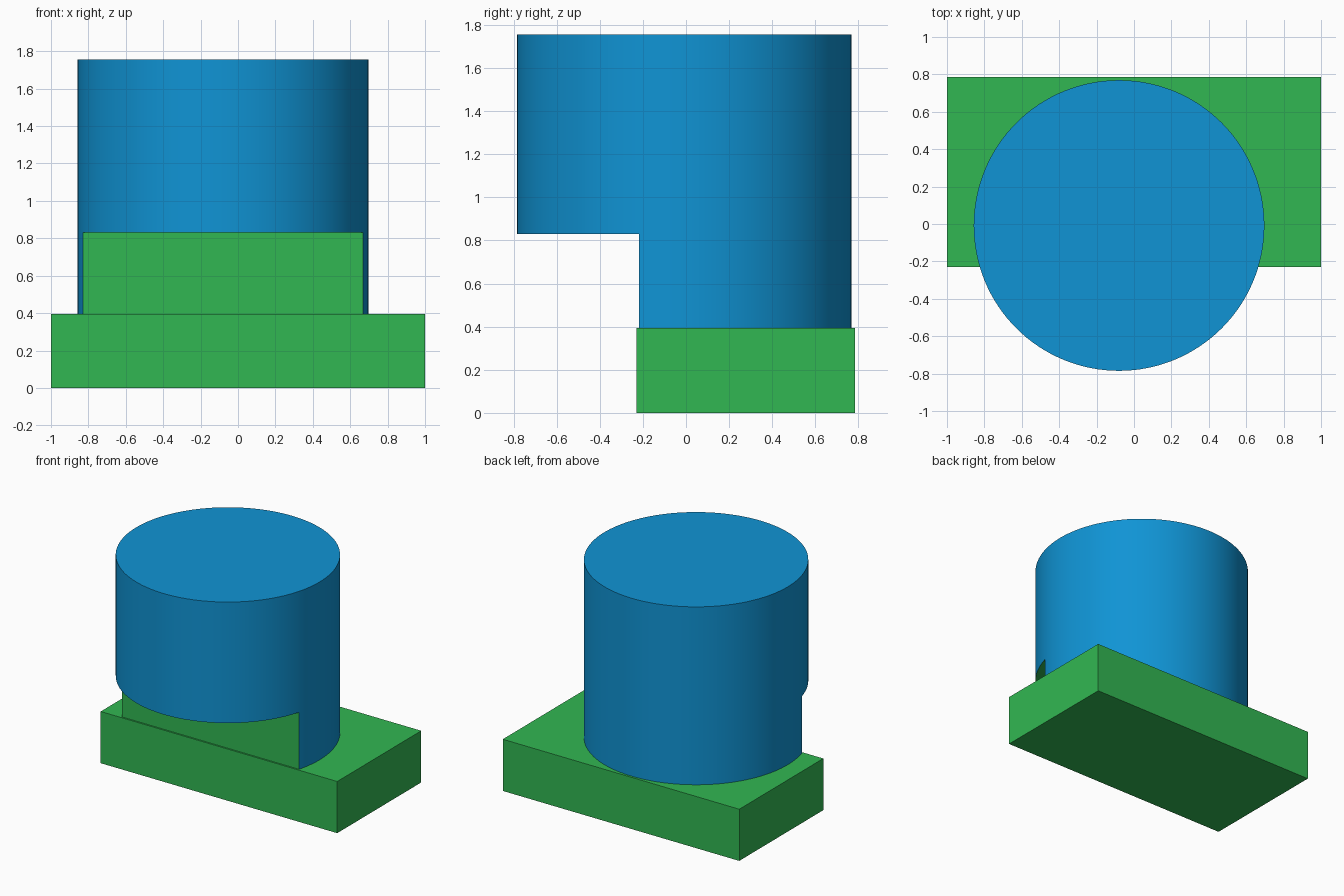
import bpy

if "Cube" in bpy.data.objects:
    bpy.data.objects.remove(bpy.data.objects["Cube"])

def material(name, rgb):
    m = bpy.data.materials.new(name)
    m.diffuse_color = (*rgb, 1.0)
    m.use_nodes = True
    m.node_tree.nodes["Principled BSDF"].inputs["Base Color"].default_value = m.diffuse_color
    return m

blue = material("blue", (0.005, 0.296, 0.665))
green = material("green", (0.031, 0.474, 0.084))

def box(name, lo, hi):
    centre = [(a + b) / 2 for a, b in zip(lo, hi)]
    bpy.ops.mesh.primitive_cube_add(size=1, location=centre)
    ob = bpy.context.object
    ob.name = name
    ob.scale = [b - a for a, b in zip(lo, hi)]
    bpy.ops.object.transform_apply(location=True, rotation=False, scale=True)
    return ob

BASE_TOP, NOTCH_TOP, TOP = 0.395, 0.83, 1.755
NOTCH_Y = -0.218

# Rectangular base block
base = box("base_block", (-1, -0.23, 0), (1, 0.785, BASE_TOP))
base.data.materials.append(green)

# Overhanging cylinder
bpy.ops.mesh.primitive_cylinder_add(vertices=128, radius=0.777, depth=TOP - BASE_TOP,
                                    location=(-0.08, -0.008, (TOP + BASE_TOP) / 2))
cylinder = bpy.context.object
cylinder.name = "notched_cylinder"
bpy.ops.object.transform_apply(location=True, rotation=False, scale=False)
cylinder.data.materials.append(blue)
cylinder.data.materials.append(green)

# Notch cut away at the lower front
cutter = box("notch_cutter", (-1.2, -1.2, 0.1), (1.2, NOTCH_Y, NOTCH_TOP))
cutter.hide_render = True
mod = cylinder.modifiers.new("notch", 'BOOLEAN')
mod.operation = 'DIFFERENCE'
mod.solver = 'EXACT'
mod.object = cutter
bpy.ops.object.select_all(action='DESELECT')
cylinder.select_set(True)
bpy.context.view_layer.objects.active = cylinder
bpy.ops.object.modifier_apply(modifier=mod.name)
bpy.data.objects.remove(cutter)

# Green on the two cut faces of the notch
for f in cylinder.data.polygons:
    wall = f.normal.y < -0.99 and abs(f.center.y - NOTCH_Y) < 0.01
    ceiling = f.normal.z < -0.9 and abs(f.center.z - NOTCH_TOP) < 0.01
    f.material_index = 1 if wall or ceiling else 0

bpy.ops.object.shade_smooth_by_angle(angle=0.35)
